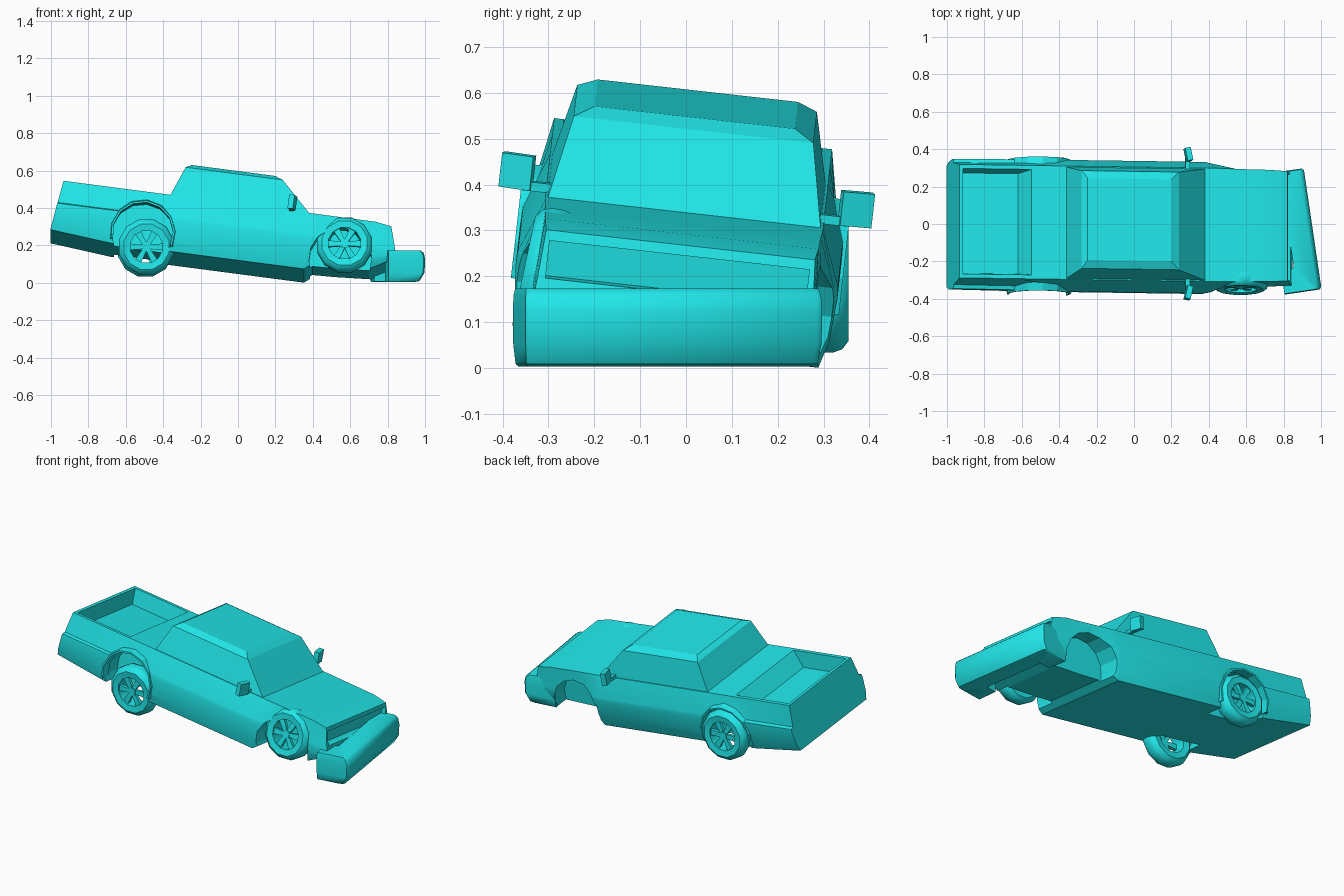
import bpy, bmesh
from math import radians, sin, cos, pi
from mathutils import Matrix, Vector

if "Cube" in bpy.data.objects:
    bpy.data.objects.remove(bpy.data.objects["Cube"])

# The wrecked body leans nose-down and rolls to one side
TILT = (Matrix.Translation((0, -0.042, -.002)) @ Matrix.Rotation(radians(-6.4), 4, 'X')
        @ Matrix.Rotation(radians(7.5), 4, 'Y'))

TEAL = bpy.data.materials.new("teal_paint")
TEAL.diffuse_color = (0.015, 0.8, 0.82, 1)
TEAL.use_nodes = True
TEAL.node_tree.nodes["Principled BSDF"].inputs["Base Color"].default_value = TEAL.diffuse_color


def finish(name, bm, matrix=Matrix(), smooth=None):
    bmesh.ops.recalc_face_normals(bm, faces=bm.faces)
    me = bpy.data.meshes.new(name)
    bm.to_mesh(me)
    bm.free()
    me.materials.append(TEAL)
    ob = bpy.data.objects.new(name, me)
    bpy.context.collection.objects.link(ob)
    ob.matrix_world = matrix
    if smooth:
        shade(ob, smooth)
    return ob


def shade(ob, angle):
    bpy.ops.object.select_all(action='DESELECT')
    ob.select_set(True)
    bpy.context.view_layer.objects.active = ob
    bpy.ops.object.shade_smooth_by_angle(angle=radians(angle))


def loft(bm, rings, closed=False):
    """Skin a row of equal rings; the ends are capped with quad strips."""
    vs = [[bm.verts.new(p) for p in r] for r in rings]
    n = len(vs[0])
    pairs = list(zip(vs, vs[1:])) + ([(vs[-1], vs[0])] if closed else [])
    for a, b in pairs:
        for i in range(n):
            j = (i + 1) % n
            bm.faces.new((a[i], a[j], b[j], b[i]))
    if not closed:
        for r in (vs[0], vs[-1]):
            for i in range(n // 2 - 1):
                bm.faces.new((r[i], r[i + 1], r[n - 2 - i], r[n - 1 - i]))


def rect(x0, x1, half, z):
    return [(x0, -half, z), (x1, -half, z), (x1, half, z), (x0, half, z)]


def box(bm, centre, size, rot=Matrix()):
    m = Matrix.Translation(centre) @ rot @ Matrix.Diagonal((*size, 1))
    bmesh.ops.create_cube(bm, size=1, matrix=m)


def cut(ob, bm):
    cutter = finish("cutter", bm, TILT)
    cutter.hide_render = True
    mod = ob.modifiers.new("cut", 'BOOLEAN')
    mod.operation, mod.solver, mod.object = 'DIFFERENCE', 'EXACT', cutter
    bpy.context.view_layer.update()
    bpy.context.view_layer.objects.active = ob
    bpy.ops.object.modifier_apply(modifier=mod.name)
    bpy.data.objects.remove(cutter)


# Lower body: x, floor z, half width, ledge step, top half width, top z, lean of end
stations = [(-1.008, .118, .35, .022, .305, .39, .13),
            (-.70, .088, .352, .022, .305, .39, 0),
            (-.40, .085, .353, .002, .305, .39, 0),
            (.345, .085, .353, .002, .305, .39, 0),
            (.385, .118, .345, .002, .305, .39, 0),
            (.50, .122, .318, .002, .302, .39, 0),
            (.69, .135, .31, .002, .300, .39, 0),
            (.81, .215, .305, .002, .295, .377, -.3)]


def section(x, zb, w, step, wt, zt, lean):
    half = [(.93 * w, zb), (.98 * w, zb + (.24 - zb) * .4), (w, .24), (w - .001, .262),
            (w - step, .268), (wt, zt)]
    ring = [(-y, z) for y, z in half] + half[::-1]
    return [(x + lean * (z - .268), y, z) for y, z in ring]


bm = bmesh.new()
loft(bm, [section(*s) for s in stations])
body = finish("body_shell", bm, TILT)

# Cargo bed, wheel wells and grille recess
bm = bmesh.new()
loft(bm, [rect(-.965, -.665, .27, .296), rect(-.975, -.585, .288, .42)])
cut(body, bm)
for x in (-.535, .53):
    for side in (-1, 1):
        bm = bmesh.new()
        bmesh.ops.create_cone(bm, cap_ends=True, segments=14, radius1=.168, radius2=.168,
                              depth=.3, matrix=Matrix.Translation((x, side * .355, .165))
                              @ Matrix.Rotation(pi / 2, 4, 'X'))
        cut(body, bm)
bm = bmesh.new()
box(bm, (.81, 0, .315), (.09, .57, .08))
cut(body, bm)
shade(body, 25)

# Cabin with chamfered roof
bm = bmesh.new()
loft(bm, [rect(-.417, .335, .3, .387), rect(-.355, .169, .263, .552),
          rect(-.325, .126, .22, .573)])
finish("cabin", bm, TILT)

# Flared rims around the rear wheel openings
for side in (-1, 1):
    bm = bmesh.new()
    rings = []
    for i in range(9):
        a = radians(-18 + 216 * i / 8)
        rings.append([(-.535 + r * cos(a), side * y, .165 + r * sin(a))
                      for r, y in ((.162, .30), (.162, .36), (.172, .36), (.185, .30))])
    loft(bm, rings)
    finish("rear_wheel_flare", bm, TILT)

# Door mirrors on short arms
for side in (-1, 1):
    bm = bmesh.new()
    box(bm, (.237, side * .372, .427), (.03, .07, .075),
        Matrix.Rotation(side * radians(12), 4, 'Z'))
    box(bm, (.237, side * .325, .398), (.025, .07, .02))
    finish("door_mirror", bm, TILT)


# Wheels: lathed tyre, six tapered spokes and a hub, outer face towards -y
def wheel(name, matrix):
    bm = bmesh.new()
    profile = [(.088, -.045), (.125, -.05), (.144, -.036), (.152, -.015), (.152, .015),
               (.144, .036), (.125, .05), (.088, .045)]
    loft(bm, [[(r * cos(a), y, r * sin(a)) for r, y in profile]
              for a in [2 * pi * (i + .5) / 12 for i in range(12)]], closed=True)
    for k in range(6):
        rot = Matrix.Rotation(k * pi / 3, 4, 'Y')
        rings = [[(r, -.036, -w), (r, -.016, -w), (r, -.016, w), (r, -.036, w)]
                 for r, w in ((.01, .011), (.093, .018))]
        loft(bm, [[rot @ Vector(p) for p in ring] for ring in rings])
    bmesh.ops.create_cone(bm, cap_ends=True, segments=10, radius1=.024, radius2=.024, depth=.026,
                          matrix=Matrix.Translation((0, -.027, 0)) @ Matrix.Rotation(pi / 2, 4, 'X'))
    finish(name, bm, matrix, 45)


wheel("rear_wheel_near", Matrix.Translation((-.49, -.305, .192)))
wheel("rear_wheel_far", Matrix.Translation((-.495, .305, .18)) @ Matrix.Rotation(pi, 4, 'Z'))
wheel("front_wheel_near", Matrix.Translation((.57, -.305, .202))
      @ Matrix.Rotation(radians(-12), 4, 'X'))

# Fallen front bumper: deep bar with returned ends, lying on the ground
profile = [(.13, .17), (.025, .17), (.007, .155), (0, .12),
           (.004, .05), (.03, .006), (.06, .0), (.13, .003)]
H, BACK = .327, .20


def end(d):
    return H - (d if d > .1 else d * .2)


bm = bmesh.new()
half = [[(-BACK, end(d) - .05 * (d > .1) + .05 * (d > .1), z) for d, z in profile],
        [(-d - .01, end(d), z) for d, z in profile],
        [(-d, end(d) - .012, z) for d, z in profile]]
loft(bm, half + [[(x, -y, z) for x, y, z in ring] for ring in half[::-1]])
finish("fallen_bumper", bm, Matrix.Translation((.955, -.025, .003))
       @ Matrix.Rotation(radians(8.4), 4, 'Z'), 40)
